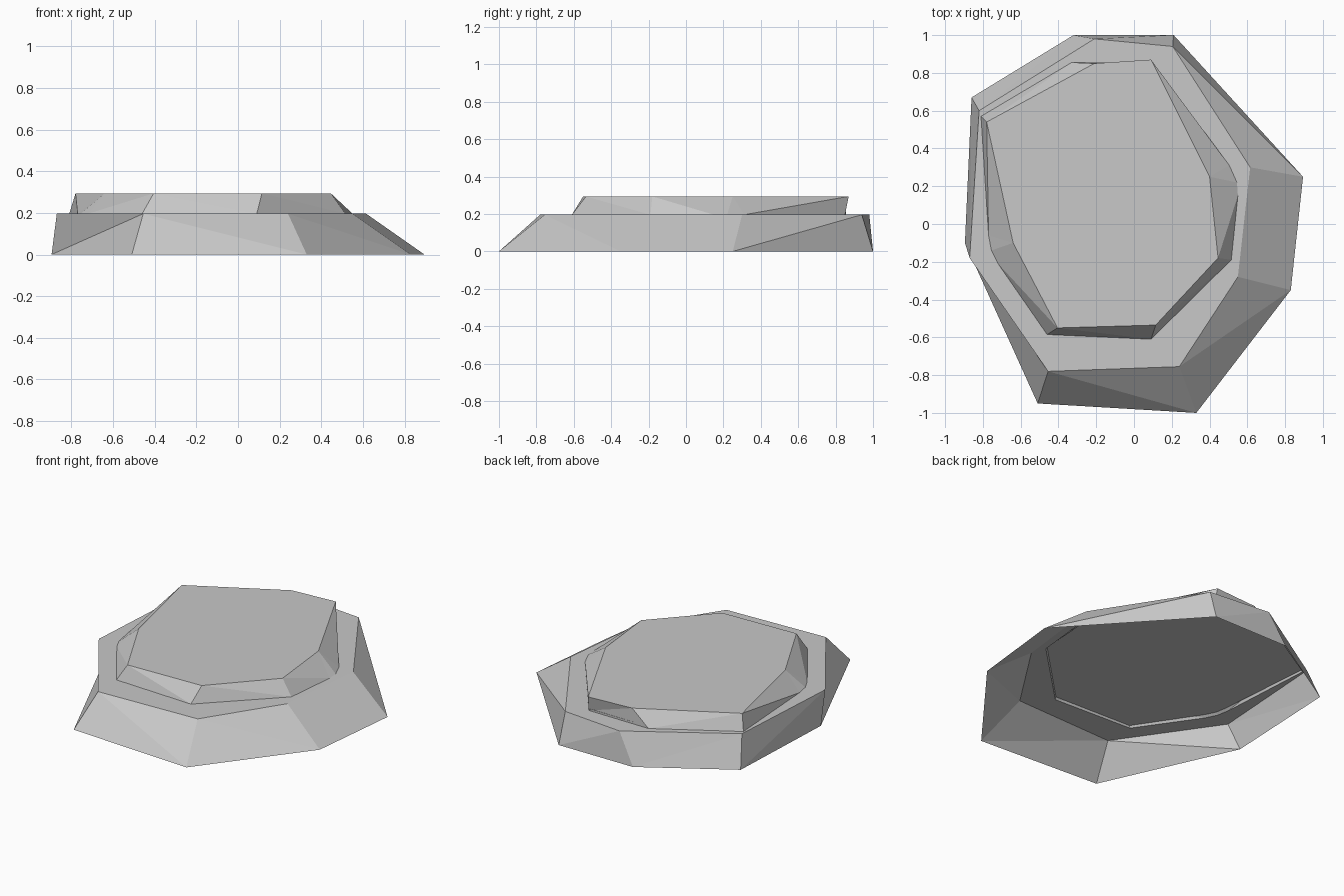
import bpy
import bmesh

cube = bpy.data.objects.get("Cube")
if cube:
    bpy.data.objects.remove(cube, do_unlink=True)

stone = bpy.data.materials.new("stone_grey")
stone.use_nodes = True
colour = (0.58, 0.58, 0.58, 1)
stone.diffuse_color = colour
stone.node_tree.nodes["Principled BSDF"].inputs["Base Color"].default_value = colour

# Plan outlines, counter-clockwise from the front right corner
FOOT = [(-.51, -.95), (.33, -1), (.83, -.35), (.895, .25),
        (.21, 1), (-.32, 1), (-.86, .67), (-.895, -.1)]
SHOULDER = [(-.455, -.78), (.24, -.755), (.55, -.28), (.615, .3),
            (.205, .94), (-.21, .98), (-.82, .6), (-.87, -.18)]
STEP = [(-.46, -.585), (.09, -.61), (.515, -.19), (.55, .15), (.545, .22), (.505, .31),
        (.1, .85), (-.33, .855), (-.81, .57), (-.77, -.06), (-.755, -.14), (-.72, -.21)]
CROWN = [(-.405, -.55), (.115, -.535), (.445, -.18), (.4, .25),
         (.09, .87), (-.21, .85), (-.78, .54), (-.64, -.1)]
LEDGE_Z, TOP_Z = 0.196, 0.294
RECESS = 0.13  # height of the underside, as a share of the upper tier


def chip(ring):
    """Repeat the two corners that meet the chipped corners of the step."""
    return ring[:3] + [ring[3]] * 3 + ring[4:7] + [ring[7]] * 3


def build(name, low=(), z0=0, high=(), z1=0, rising=(), caps=()):
    """Join two outlines with triangles; sides listed in rising are split low to high."""
    bm = bmesh.new()
    cache = {}

    def vert(point, z):
        key = (*point, z)
        if key not in cache:
            cache[key] = bm.verts.new(key)
        return cache[key]

    n = len(low)
    for i in range(n):
        j = (i + 1) % n
        a, b = vert(low[i], z0), vert(low[j], z0)
        d, c = vert(high[i], z1), vert(high[j], z1)
        tris = [(a, b, c), (a, c, d)] if i in rising else [(a, b, d), (b, c, d)]
        for tri in tris:
            if len(set(tri)) == 3:
                bm.faces.new(tri)
    for ring, z in caps:
        bm.faces.new([vert(p, z) for p in ring])
    mesh = bpy.data.meshes.new(name)
    bm.to_mesh(mesh)
    bm.free()
    mesh.materials.append(stone)
    obj = bpy.data.objects.new(name, mesh)
    bpy.context.collection.objects.link(obj)


# Sloping skirt, open underneath
build("lower_tier", FOOT, 0, SHOULDER, LEDGE_Z, rising=range(3, 8))
# Flat ring between the tiers
build("ledge", chip(SHOULDER), LEDGE_Z, STEP, LEDGE_Z)
# Raised slab with a flat top
build("upper_tier", STEP, LEDGE_Z, chip(CROWN), TOP_Z,
      rising=(3, 4, 5, 6, 7, 9, 10, 11), caps=[(CROWN, TOP_Z)])
# Slightly recessed underside of the slab, facing down
inset = [tuple(s + (c - s) * RECESS for s, c in zip(low, high))
         for low, high in zip(STEP, chip(CROWN))]
build("underside", caps=[(inset[::-1], LEDGE_Z + (TOP_Z - LEDGE_Z) * RECESS)])
